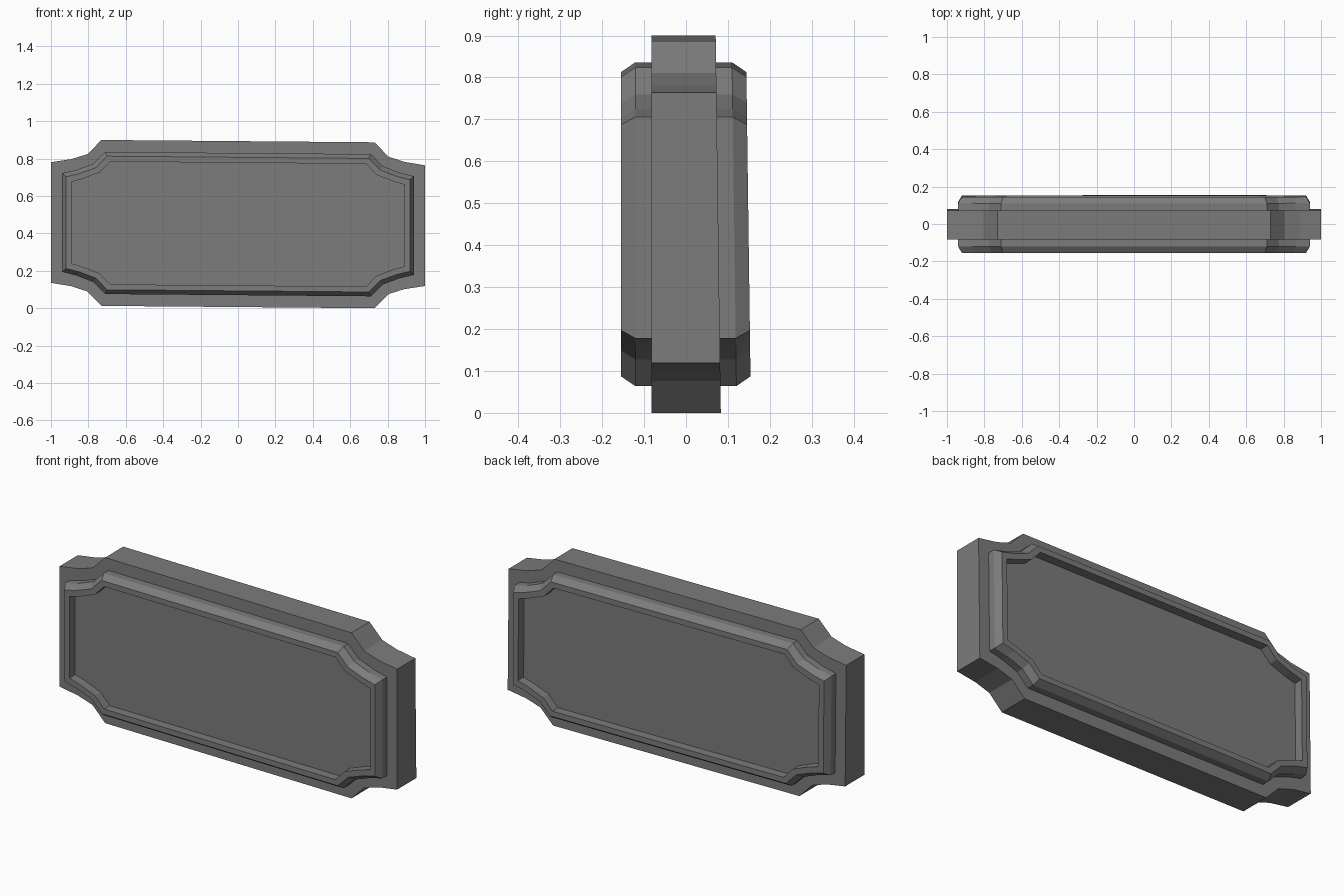
import bpy
import bmesh

cube = bpy.data.objects.get("Cube")
if cube:
    bpy.data.objects.remove(cube, do_unlink=True)

grey = bpy.data.materials.new("stone_grey")
grey.use_nodes = True
grey.diffuse_color = (0.2, 0.2, 0.2, 1)
grey.node_tree.nodes["Principled BSDF"].inputs["Base Color"].default_value = (0.2, 0.2, 0.2, 1)

MID = 0.45

# Notched corner profiles: (half width, half height) from the end to the long edge
BODY = [(1.0, 0.3225), (0.89, 0.34), (0.805, 0.367), (0.73, 0.4435)]
RIM = [(0.94, 0.264), (0.865, 0.282), (0.775, 0.316), (0.71, 0.38)]
CREST = [(0.92, 0.245), (0.85, 0.262), (0.76, 0.295), (0.7, 0.357)]
INNER = [(0.89, 0.218), (0.828, 0.236), (0.74, 0.27), (0.685, 0.328)]


def outline(corner):
    """Mirror one corner into a closed loop around the plaque."""
    loop = []
    for sx, sz in ((1, 1), (-1, 1), (-1, -1), (1, -1)):
        points = corner if sx == sz else corner[::-1]
        loop += [(sx * x, sz * z) for x, z in points]
    return loop


def lean(x, y, z):
    """Slight hand-cut skew: ends drop to the left, back face tapers upward."""
    z += MID - 0.0085 * x
    if y > 0:
        y -= 0.0135 * z
    return x, y, z


def loft(name, sections):
    """Join a series of (corner profile, y) sections into a closed solid."""
    bm = bmesh.new()
    rings = [[bm.verts.new(lean(x, y, z)) for x, z in outline(corner)]
             for corner, y in sections]
    for a, b in zip(rings, rings[1:]):
        for i in range(len(a)):
            j = (i + 1) % len(a)
            bm.faces.new((a[i], a[j], b[j], b[i]))
    bm.faces.new(rings[0])
    bm.faces.new(rings[-1])
    bmesh.ops.recalc_face_normals(bm, faces=bm.faces)
    mesh = bpy.data.meshes.new(name)
    bm.to_mesh(mesh)
    bm.free()
    mesh.materials.append(grey)
    obj = bpy.data.objects.new(name, mesh)
    bpy.context.collection.objects.link(obj)


# Main slab
loft("plaque_body", [(BODY, -0.082), (BODY, 0.083)])

# Raised frame with chamfered edge and recessed panel on both faces
for name, side in (("front_frame", -1), ("back_frame", 1)):
    loft(name, [(RIM, side * 0.06), (RIM, side * 0.121), (CREST, side * 0.155),
                (INNER, side * 0.155), (INNER, side * 0.107)])
